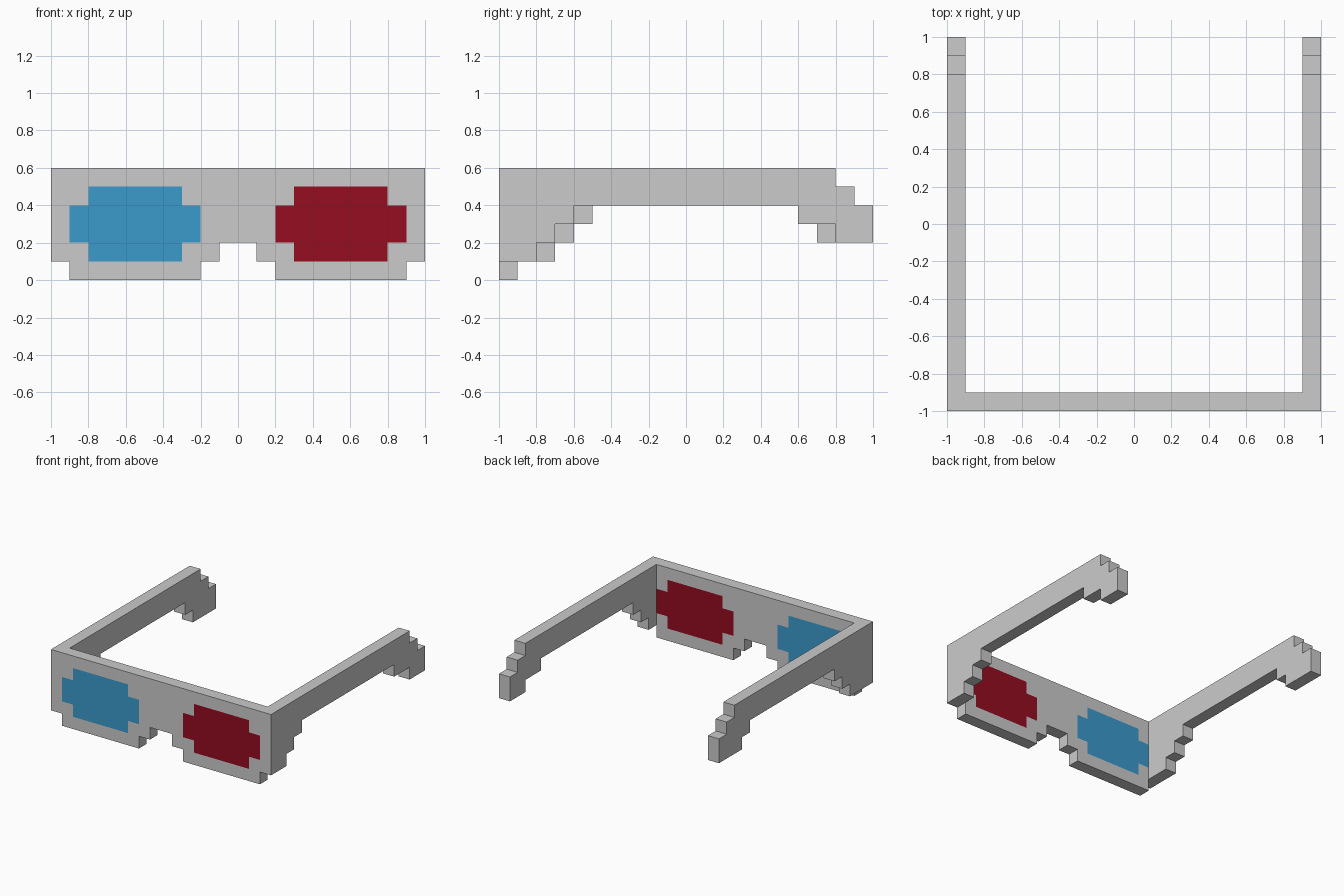
import bpy, bmesh
from mathutils import Vector

if "Cube" in bpy.data.objects:
    bpy.data.objects.remove(bpy.data.objects["Cube"])


def material(name, rgb):
    mat = bpy.data.materials.new(name)
    mat.diffuse_color = (*rgb, 1.0)
    mat.use_nodes = True
    mat.node_tree.nodes["Principled BSDF"].inputs["Base Color"].default_value = mat.diffuse_color
    return mat


GREY = material("frame grey", (0.597, 0.597, 0.597))
BLUE = material("lens blue", (0.044, 0.323, 0.604))
RED = material("lens red", (0.305, 0.004, 0.015))


def loop(bm, points):
    """Closed loop of verts and edges."""
    verts = [bm.verts.new(p) for p in points]
    edges = [bm.edges.new((a, b)) for a, b in zip(verts, verts[1:] + verts[:1])]
    return verts, edges


def solidify(bm, offset):
    """Extrude the flat region into a closed slab."""
    res = bmesh.ops.extrude_face_region(bm, geom=bm.faces[:], use_keep_orig=True)
    moved = [g for g in res["geom"] if isinstance(g, bmesh.types.BMVert)]
    bmesh.ops.translate(bm, verts=moved, vec=Vector(offset))
    bmesh.ops.recalc_face_normals(bm, faces=bm.faces[:])


def finish(bm, name, mats):
    mesh = bpy.data.meshes.new(name)
    bm.to_mesh(mesh)
    bm.free()
    for m in mats:
        mesh.materials.append(m)
    ob = bpy.data.objects.new(name, mesh)
    bpy.context.collection.objects.link(ob)


# Front frame: stepped outline, mirrored about x = 0, with two inlaid lenses
half = [(0.1, 0.2), (0.1, 0.1), (0.2, 0.1), (0.2, 0), (0.9, 0),
        (0.9, 0.1), (1, 0.1), (1, 0.6)]
outline = half + [(-x, z) for x, z in reversed(half)]
lens = [(0.2, 0.2), (0.3, 0.2), (0.3, 0.1), (0.8, 0.1), (0.8, 0.2), (0.9, 0.2),
        (0.9, 0.4), (0.8, 0.4), (0.8, 0.5), (0.3, 0.5), (0.3, 0.4), (0.2, 0.4)]
bm = bmesh.new()
edges = loop(bm, [(x, -1, z) for x, z in outline])[1]
lens_loops = []
for side in (-1, 1):
    verts, lens_edges = loop(bm, [(side * x, -1, z) for x, z in lens])
    lens_loops.append(verts)
    edges += lens_edges
bmesh.ops.triangle_fill(bm, edges=edges, use_beauty=True)
for index, verts in enumerate(lens_loops, 1):
    face = bm.faces.get(verts) or bm.faces.new(verts)
    face.material_index = index
solidify(bm, (0, 0.1, 0))
finish(bm, "front_frame", [GREY, BLUE, RED])


# Temple arms: stepped side profile; the left arm's steps reach one block further
def arm(name, x, d):
    profile = [(-0.9, 0.6), (-0.9, 0.1), (-0.8 + d, 0.1), (-0.8 + d, 0.2),
               (-0.7 + d, 0.2), (-0.7 + d, 0.3), (-0.6 + d, 0.3), (-0.6 + d, 0.4),
               (0.6, 0.4), (0.6, 0.3), (0.8 - d, 0.3), (0.8 - d, 0.2), (1, 0.2),
               (1, 0.4), (0.9, 0.4), (0.9, 0.5), (0.8, 0.5), (0.8, 0.6)]
    bm = bmesh.new()
    verts, _ = loop(bm, [(x, y, z) for y, z in profile])
    bm.faces.new(verts)
    solidify(bm, (0.1, 0, 0))
    finish(bm, name, [GREY])


arm("right_arm", 0.9, 0.0)
arm("left_arm", -1.0, 0.1)
